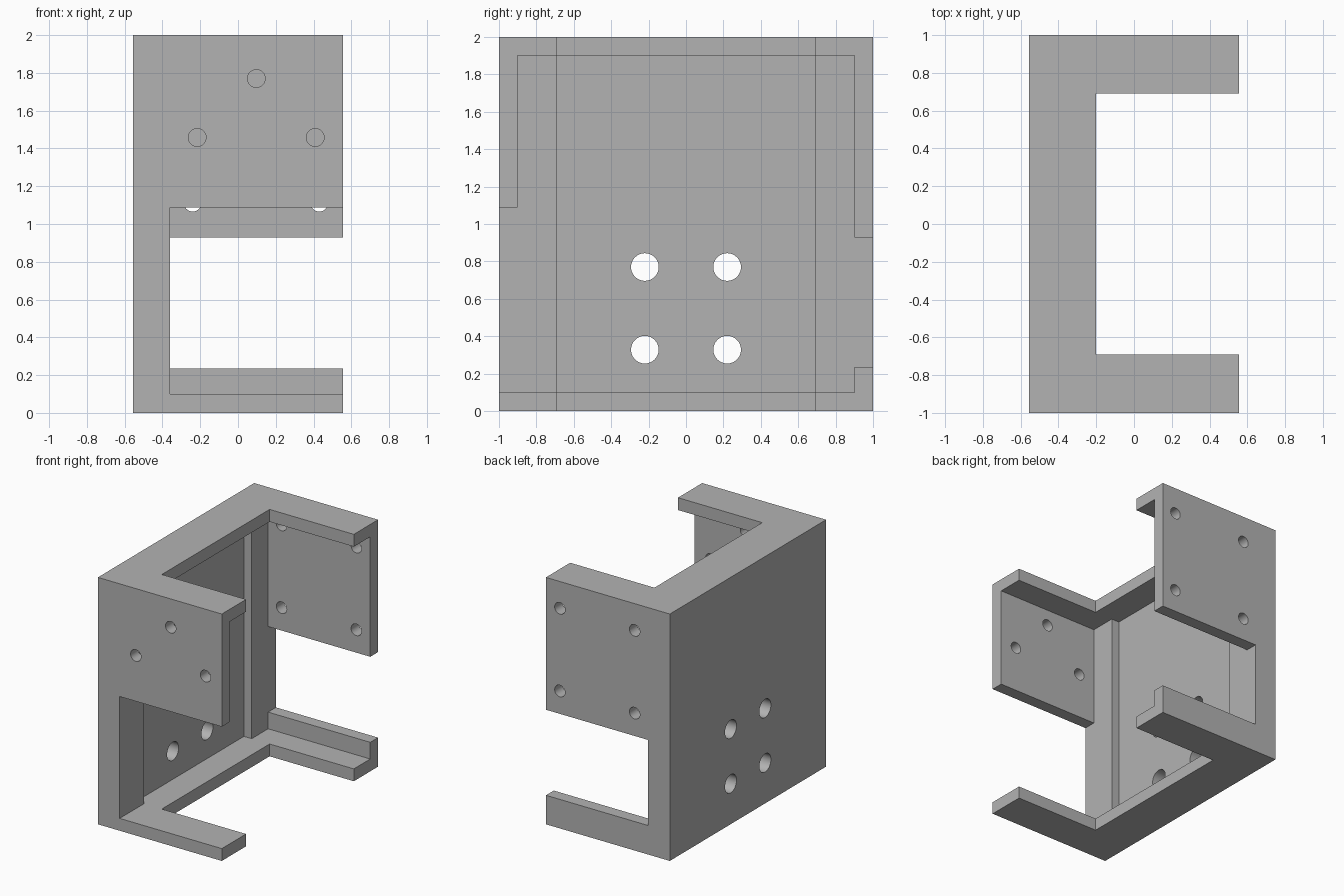
import bpy
from math import pi

cube = bpy.data.objects.get("Cube")
if cube:
    bpy.data.objects.remove(cube, do_unlink=True)

# Plain grey finish
grey = bpy.data.materials.new("plain grey")
grey.use_nodes = True
colour = (0.45, 0.45, 0.45, 1)
grey.diffuse_color = colour
grey.node_tree.nodes["Principled BSDF"].inputs["Base Color"].default_value = colour


def box(name, x, y, z):
    """Box spanning the given (low, high) ranges."""
    bpy.ops.mesh.primitive_cube_add(size=1)
    ob = bpy.context.object
    ob.name = name
    for v in ob.data.vertices:
        for i, (low, high) in enumerate((x, y, z)):
            v.co[i] = low if v.co[i] < 0 else high
    return ob


def drill(name, radius, location, rotation):
    """Short round cutter, long enough to pass through one wall."""
    bpy.ops.mesh.primitive_cylinder_add(vertices=32, radius=radius, depth=0.4,
                                        location=location, rotation=rotation)
    bpy.context.object.name = name
    return bpy.context.object


HALF_X, OUT = 0.555, 1.0       # half width, half depth
POST_X, WALL_X = -0.36, -0.43  # faces of the corner posts and of the thin wall
FLANGE_X, FLANGE_Y = -0.2, 0.69
INNER_Y = 0.9
INNER_Z = (0.1, 1.9)
OPEN = HALF_X + 0.2            # cutters run out past the open side

bracket = box("bracket", (-HALF_X, HALF_X), (-OUT, OUT), (0, 2))

cutters = [
    # Slot that leaves the C-shaped top and bottom flanges
    box("flange_slot", (FLANGE_X, OPEN), (-FLANGE_Y, FLANGE_Y), (-0.2, 2.2)),
    # Cavity between the end plates, then the pocket between the posts
    box("cavity", (POST_X, OPEN), (-INNER_Y, INNER_Y), INNER_Z),
    box("wall_pocket", (WALL_X, OPEN), (-FLANGE_Y, FLANGE_Y), INNER_Z),
    # Openings below the end plates
    box("front_opening", (POST_X, OPEN), (-1.2, -0.8), (0.1, 1.087)),
    box("back_opening", (POST_X, OPEN), (0.8, 1.2), (0.235, 0.928)),
]

# Four large holes in the wall
for y in (-0.22, 0.22):
    for z in (0.328, 0.77):
        cutters.append(drill("wall_hole", 0.074, (-0.5, y, z), (0, pi / 2, 0)))
# Three holes in the front plate
for x, z in ((0.097, 1.77), (-0.216, 1.458), (0.409, 1.458)):
    cutters.append(drill("front_hole", 0.047, (x, -0.95, z), (pi / 2, 0, 0)))
# Four holes in the back plate
for x in (-0.24, 0.43):
    for z in (1.113, 1.783):
        cutters.append(drill("back_hole", 0.047, (x, 0.95, z), (pi / 2, 0, 0)))

for cutter in cutters:
    mod = bracket.modifiers.new(cutter.name, "BOOLEAN")
    mod.operation = "DIFFERENCE"
    mod.solver = "EXACT"
    mod.object = cutter

# Bake the cuts and discard the cutters
bpy.context.view_layer.update()
evaluated = bracket.evaluated_get(bpy.context.evaluated_depsgraph_get())
mesh = bpy.data.meshes.new_from_object(evaluated)
bracket.modifiers.clear()
bracket.data = mesh
for cutter in cutters:
    bpy.data.objects.remove(cutter, do_unlink=True)

mesh.materials.clear()
mesh.materials.append(grey)
bpy.ops.object.select_all(action="DESELECT")
bracket.select_set(True)
bpy.context.view_layer.objects.active = bracket
bpy.ops.object.shade_smooth_by_angle(angle=pi / 6)
